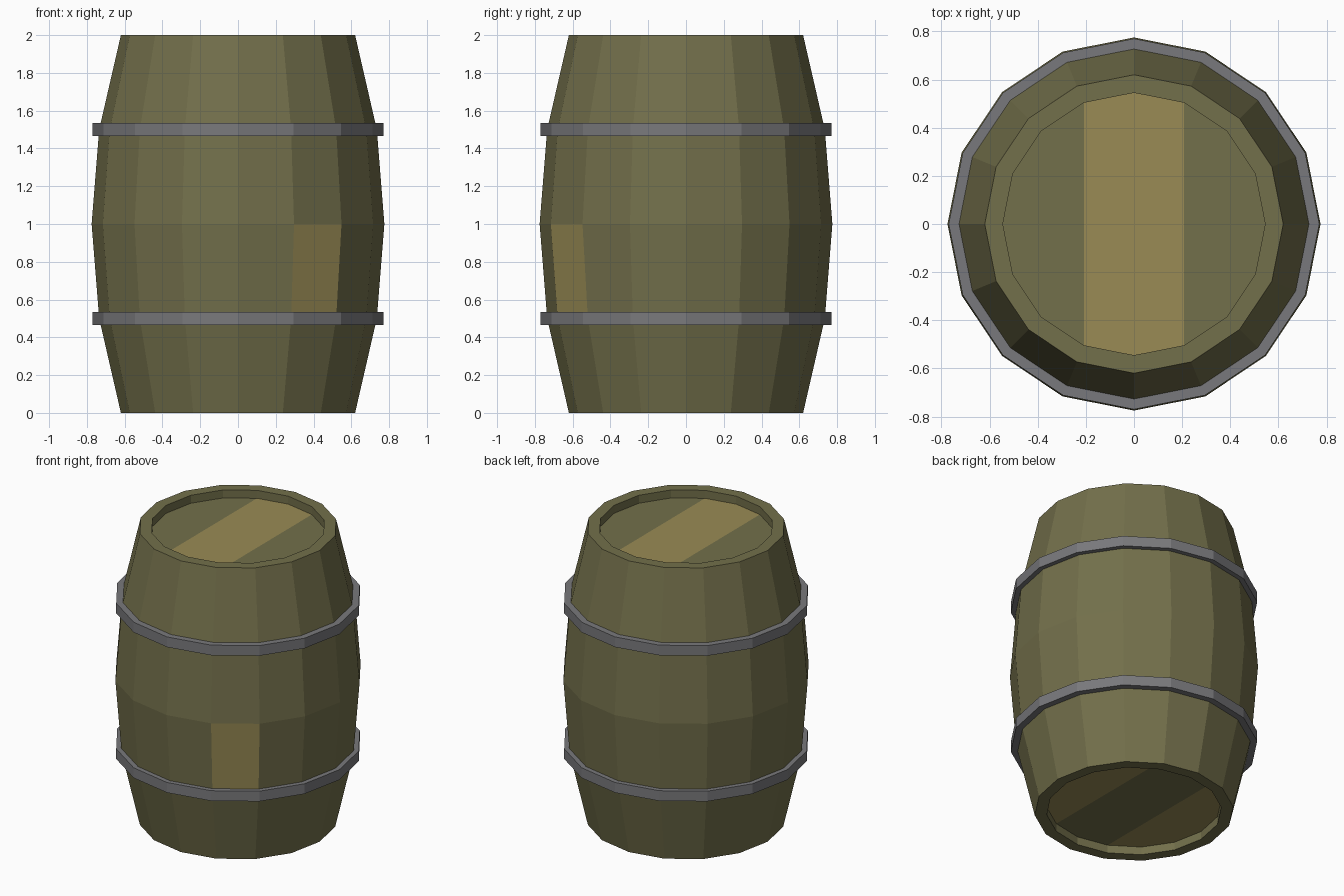
import bpy, bmesh, math

if "Cube" in bpy.data.objects:
    bpy.data.objects.remove(bpy.data.objects["Cube"])

N = 16  # sides


def material(name, rgb):
    m = bpy.data.materials.new(name)
    m.diffuse_color = (*rgb, 1)
    m.use_nodes = True
    m.node_tree.nodes["Principled BSDF"].inputs["Base Color"].default_value = m.diffuse_color
    return m


olive = material("olive_wood", (0.17, 0.16, 0.07))
tan = material("tan_wood", (0.32, 0.26, 0.09))
iron = material("iron", (0.19, 0.19, 0.20))


def ring(bm, r, z):
    return [bm.verts.new((r * math.cos(2 * math.pi * i / N),
                          r * math.sin(2 * math.pi * i / N), z)) for i in range(N)]


def skin(bm, a, b):
    return [bm.faces.new((a[i], a[(i + 1) % N], b[(i + 1) % N], b[i])) for i in range(N)]


def finish(bm, name, mats):
    bmesh.ops.recalc_face_normals(bm, faces=bm.faces)
    me = bpy.data.meshes.new(name)
    bm.to_mesh(me)
    bm.free()
    for m in mats:
        me.materials.append(m)
    ob = bpy.data.objects.new(name, me)
    bpy.context.collection.objects.link(ob)
    return ob


# Barrel body: bulging staves, rims and recessed plank lids
bm = bmesh.new()
profile = [(0.545, 0.055), (0.545, 0.0), (0.62, 0.0), (0.735, 0.5), (0.775, 1.0),
           (0.735, 1.5), (0.62, 2.0), (0.545, 2.0), (0.545, 1.945)]
rings = [ring(bm, r, z) for r, z in profile]
bands = [skin(bm, a, b) for a, b in zip(rings, rings[1:])]
bands[3][13].material_index = 1  # single lighter stave on the front right

planks = [(3, 4, 5, 11, 12, 13), (13, 14, 15, 0, 1, 2, 3), (5, 6, 7, 8, 9, 10, 11)]
for lid, colours in ((rings[0], (0, 1, 1)), (rings[-1], (1, 0, 0))):
    for idx, c in zip(planks, colours):
        bm.faces.new([lid[i] for i in idx]).material_index = c
finish(bm, "barrel_body", [olive, tan])

# Iron hoops
for name, z in (("lower_hoop", 0.5), ("upper_hoop", 1.5)):
    bm = bmesh.new()
    section = [(0.72, z - 0.035), (0.77, z - 0.035), (0.77, z + 0.035), (0.72, z + 0.035)]
    loops = [ring(bm, r, h) for r, h in section]
    for a, b in zip(loops, loops[1:] + loops[:1]):
        skin(bm, a, b)
    finish(bm, name, [iron])
